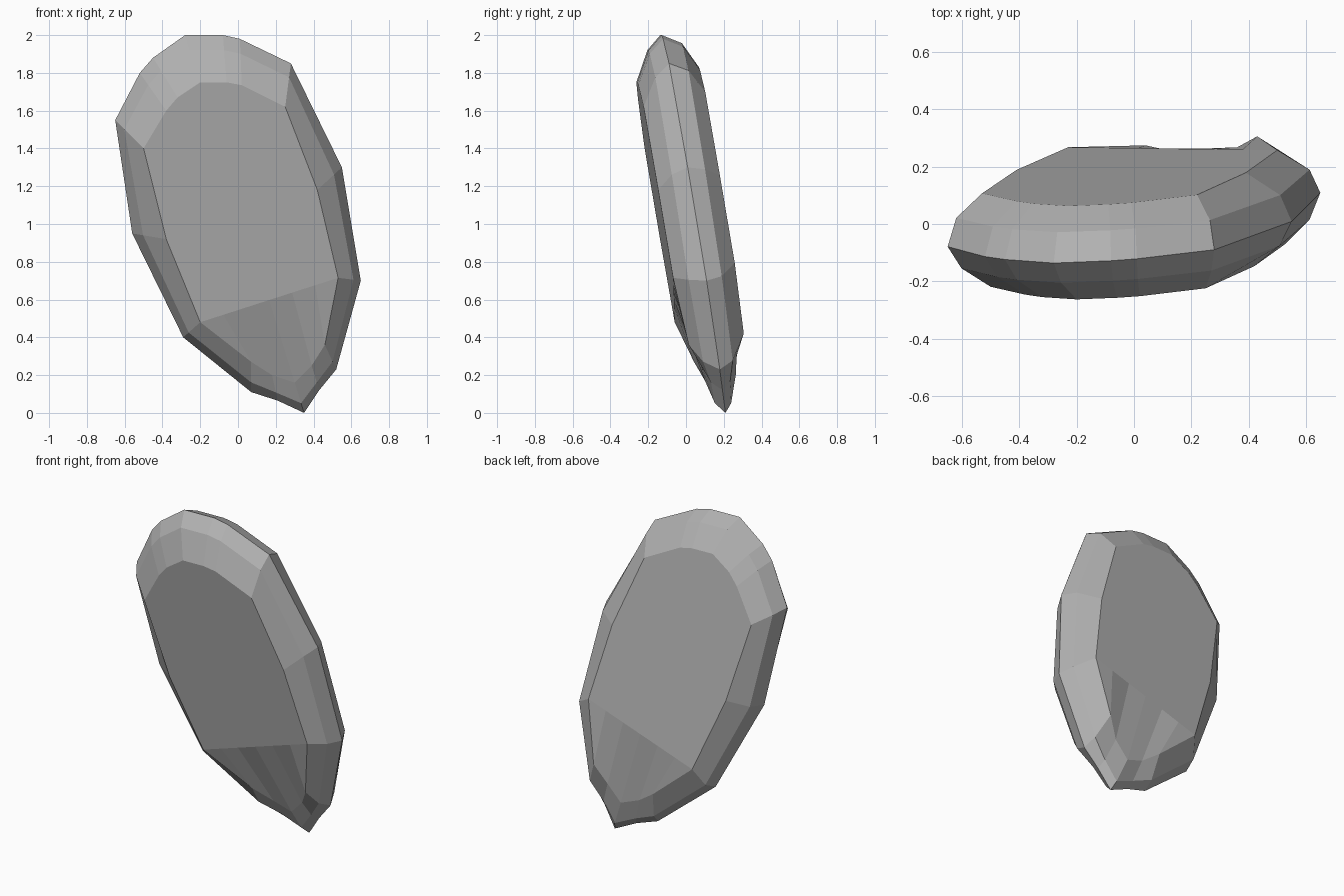
import bpy
import bmesh
from mathutils import Vector

if "Cube" in bpy.data.objects:
    bpy.data.objects.remove(bpy.data.objects["Cube"])

# Widest outline of the shell (x, z), clockwise from the top
RIM = [(-.28, 2), (-.08, 2), (.01, 1.98), (.28, 1.85), (.55, 1.3), (.65, .7),
       (.52, .23), (.43, .12), (.35, 0), (.21, .065), (.07, .11), (-.29, .4),
       (-.56, .95), (-.65, 1.55), (-.52, 1.8), (-.45, 1.88)]
# Edge of the flat front panel, point for point
PANEL = [(-.2, 1.75), (-.06, 1.75), (.02, 1.735), (.25, 1.62), (.42, 1.18),
         (.53, .715), (.46, .36), (.39, .25), (.3, .16), (.18, .2), (.07, .27),
         (-.2, .48), (-.38, .92), (-.5, 1.4), (-.38, 1.6), (-.32, 1.67)]
COUNT = len(RIM)
UPPER_LEFT, UPPER_RIGHT, LOWER_LEFT, LOWER_RIGHT = 12, 4, 11, 5


def on_plane(x, z, offset=0):
    """Point on the leaning middle plane, moved along y."""
    return Vector((x, .195 - .16 * z + .04 * x + offset, z))


def panel_points(side):
    """Panel edge on the front (-1) or back (1), thinner toward the tip."""
    points = []
    for i, (x, z) in enumerate(PANEL):
        if side > 0:
            x, z = x - .03, z + .08 * min(1, z + .4)
        depth = .17 * min(1, .1 + 1.9 * z)
        if LOWER_RIGHT < i < LOWER_LEFT:
            depth += .008 * (-1) ** i
        points.append(on_plane(x, z, side * depth))
    return points


def bevel_points(rim, panel, inset):
    """Ring between rim and panel that rounds the edge."""
    points = []
    for a, b in zip(rim, panel):
        p = a.lerp(b, inset)
        p.y = a.y + (b.y - a.y) * .54
        points.append(p)
    return points


bm = bmesh.new()


def add_ring(points):
    return [bm.verts.new(p) for p in points]


def add_panel(ring):
    """Upper panel, middle panel and fluted lower panel."""
    bm.faces.new(ring[UPPER_LEFT:] + ring[:UPPER_RIGHT + 1])
    lower = ring[LOWER_RIGHT:LOWER_LEFT + 1]
    steps = len(lower) - 1
    chord = [lower[0]]
    for i in range(1, steps):
        chord.append(bm.verts.new(lower[0].co.lerp(lower[-1].co, i / steps)))
    chord.append(lower[-1])
    bm.faces.new([ring[UPPER_LEFT], ring[UPPER_RIGHT]] + chord)
    for i in range(steps):
        corners = [chord[i], chord[i + 1], lower[i + 1], lower[i]]
        bm.faces.new(list(dict.fromkeys(corners)))


# Five rings from front panel to back panel
rim = [on_plane(x, z) for x, z in RIM]
front, back = panel_points(-1), panel_points(1)
rings = [add_ring(r) for r in (front, bevel_points(rim, front, .32), rim,
                               bevel_points(rim, back, .25), back)]
for ring_a, ring_b in zip(rings, rings[1:]):
    for i in range(COUNT):
        j = (i + 1) % COUNT
        bm.faces.new((ring_a[i], ring_a[j], ring_b[j], ring_b[i]))
add_panel(rings[0])
add_panel(rings[-1])
bmesh.ops.recalc_face_normals(bm, faces=bm.faces)

mesh = bpy.data.meshes.new("faceted_shell")
bm.to_mesh(mesh)
bm.free()
shell = bpy.data.objects.new("faceted_shell", mesh)
bpy.context.collection.objects.link(shell)

# Plain grey material
grey = bpy.data.materials.new("grey")
grey.use_nodes = True
colour = (.45, .45, .45, 1)
grey.diffuse_color = colour
grey.node_tree.nodes["Principled BSDF"].inputs["Base Color"].default_value = colour
mesh.materials.append(grey)
